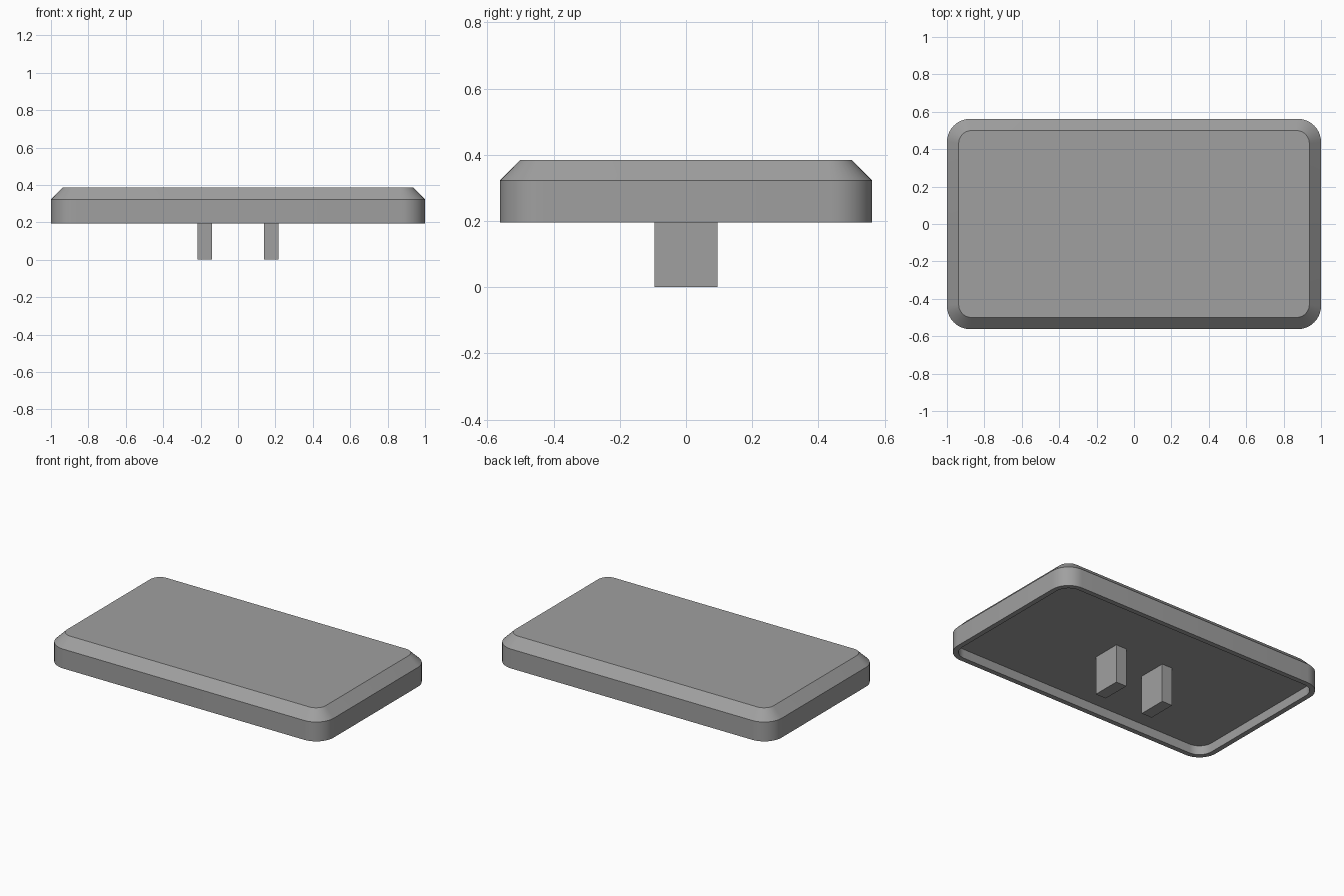
import bpy, bmesh, math

if "Cube" in bpy.data.objects:
    bpy.data.objects.remove(bpy.data.objects["Cube"])

grey = bpy.data.materials.new("mid grey")
grey.diffuse_color = (0.35, 0.35, 0.35, 1)
grey.use_nodes = True
grey.node_tree.nodes["Principled BSDF"].inputs["Base Color"].default_value = grey.diffuse_color


def rounded_ring(bm, hx, hy, r, z, steps=10):
    """Rounded rectangle loop of vertices, counter-clockwise."""
    ring = []
    for k, (sx, sy) in enumerate([(1, 1), (-1, 1), (-1, -1), (1, -1)]):
        for i in range(steps + 1):
            a = math.pi / 2 * (k + i / steps)
            ring.append(bm.verts.new((sx * (hx - r) + r * math.cos(a),
                                      sy * (hy - r) + r * math.sin(a), z)))
    return ring


def finish(bm, name):
    bmesh.ops.recalc_face_normals(bm, faces=bm.faces)
    mesh = bpy.data.meshes.new(name)
    bm.to_mesh(mesh)
    bm.free()
    mesh.materials.append(grey)
    obj = bpy.data.objects.new(name, mesh)
    bpy.context.collection.objects.link(obj)
    return obj


# Hollow cap: recess ceiling, inner wall, rim, outer wall, chamfer, top
HX, HY, WALL = 1.0, 0.5625, 0.033
profile = [  # inset, corner radius, height
    (WALL, 0.092, 0.255),
    (WALL, 0.092, 0.195),
    (0, 0.125, 0.195),
    (0, 0.125, 0.322),
    (0.0625, 0.07, 0.385),
]
bm = bmesh.new()
rings = [rounded_ring(bm, HX - d, HY - d, r, z) for d, r, z in profile]
for low, high in zip(rings, rings[1:]):
    n = len(low)
    for i in range(n):
        j = (i + 1) % n
        bm.faces.new((low[i], low[j], high[j], high[i]))
bm.faces.new(rings[0])
bm.faces.new(rings[-1])
cap = finish(bm, "cap_shell")
bpy.context.view_layer.objects.active = cap
cap.select_set(True)
bpy.ops.object.shade_smooth_by_angle(angle=math.radians(30))

# Two mounting prongs under the cap
for side, name in ((-1, "left_prong"), (1, "right_prong")):
    bm = bmesh.new()
    bmesh.ops.create_cube(bm, size=1)
    for v in bm.verts:
        v.co = (v.co.x * 0.077 + side * 0.178, v.co.y * 0.19, (v.co.z + 0.5) * 0.256)
    finish(bm, name)
